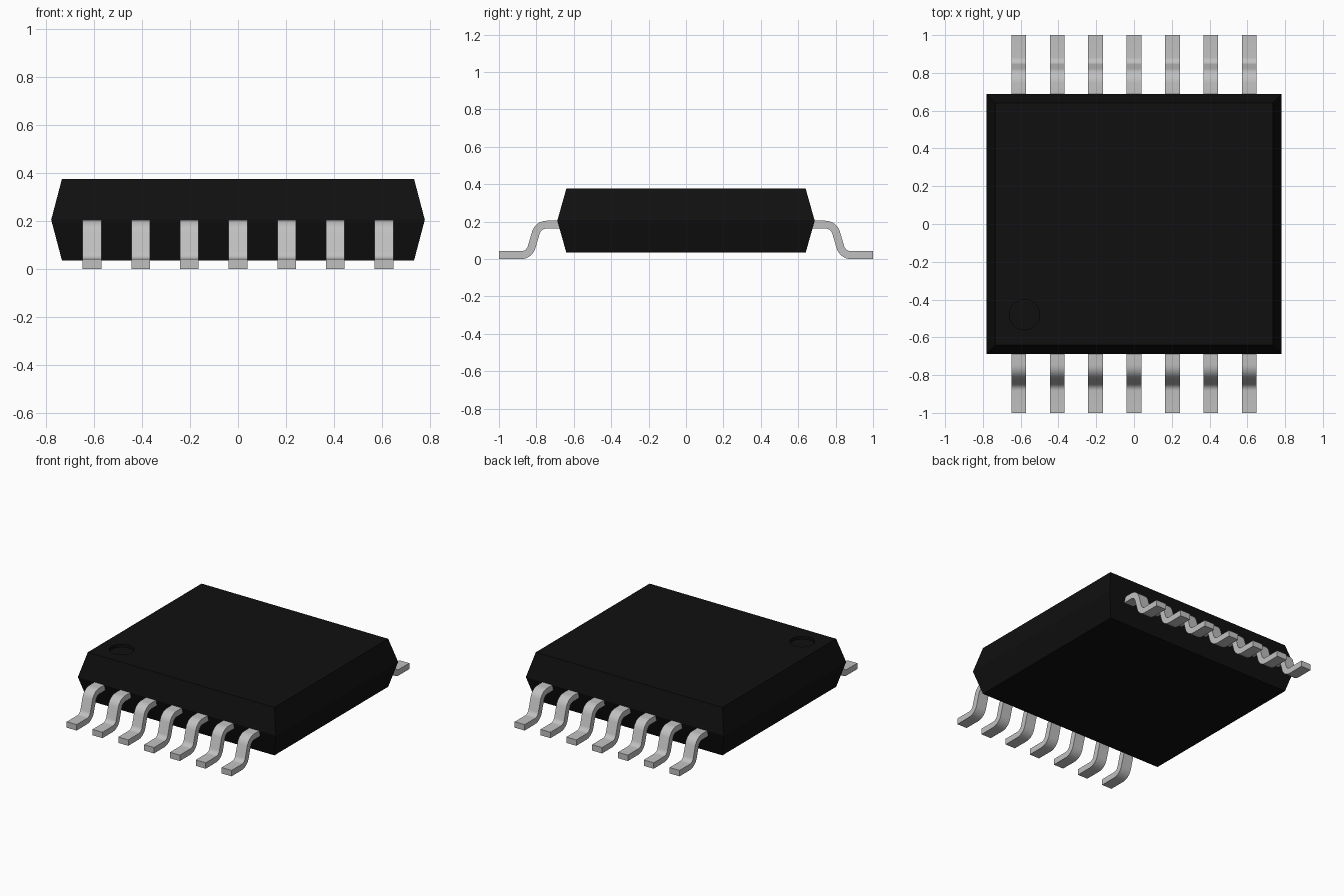
import bpy
import bmesh
import math
from mathutils import Vector

cube = bpy.data.objects.get("Cube")
if cube:
    bpy.data.objects.remove(cube, do_unlink=True)


def make_material(name, rgb, rough, metallic=0.0):
    mat = bpy.data.materials.new(name)
    mat.use_nodes = True
    mat.diffuse_color = (*rgb, 1)
    bsdf = mat.node_tree.nodes["Principled BSDF"]
    bsdf.inputs["Base Color"].default_value = (*rgb, 1)
    bsdf.inputs["Roughness"].default_value = rough
    return mat


black = make_material("black plastic", (0.005, 0.005, 0.005), 0.6)
silver = make_material("grey metal", (0.53, 0.53, 0.53), 0.4)


def make_object(name, bm, mat):
    bmesh.ops.recalc_face_normals(bm, faces=bm.faces)
    mesh = bpy.data.meshes.new(name)
    bm.to_mesh(mesh)
    bm.free()
    mesh.materials.append(mat)
    obj = bpy.data.objects.new(name, mesh)
    bpy.context.collection.objects.link(obj)
    return obj


# Body: three stacked rectangles, widest at the middle seam
bm = bmesh.new()
rings = []
for hx, hy, z in ((0.735, 0.64, 0.035), (0.78, 0.688, 0.205), (0.735, 0.64, 0.376)):
    rings.append([bm.verts.new((sx * hx, sy * hy, z))
                  for sx, sy in ((-1, -1), (1, -1), (1, 1), (-1, 1))])
for low, high in zip(rings, rings[1:]):
    for i in range(4):
        j = (i + 1) % 4
        bm.faces.new((low[i], low[j], high[j], high[i]))
bm.faces.new(rings[0])
bm.faces.new(rings[-1])
body = make_object("body", bm, black)

# Round pin-one dimple cut into the top
bm = bmesh.new()
bmesh.ops.create_cone(bm, cap_ends=True, segments=40, radius1=0.08, radius2=0.08, depth=0.04)
bmesh.ops.translate(bm, verts=bm.verts, vec=(-0.58, -0.48, 0.376))
cutter = make_object("dimple_cutter", bm, black)
cutter.hide_render = True
cutter.hide_set(True)
dimple = body.modifiers.new("dimple", 'BOOLEAN')
dimple.operation = 'DIFFERENCE'
dimple.solver = 'EXACT'
dimple.object = cutter


# Lead centre line: straight runs joined by arcs of a given radius
def rounded_path(points, radius, steps=8):
    pts = [Vector(p) for p in points]
    path = [pts[0]]
    for a, b, c in zip(pts, pts[1:], pts[2:]):
        d1, d2 = (b - a).normalized(), (c - b).normalized()
        turn = d1.angle_signed(d2)
        side = -1 if turn > 0 else 1
        start = b - d1 * radius * math.tan(abs(turn) / 2)
        normal = Vector((-d1.y, d1.x)) * side
        for k in range(steps + 1):
            t = abs(turn) * k / steps
            path.append(start + radius * (d1 * math.sin(t) + normal * (1 - math.cos(t))))
    path.append(pts[-1])
    return path


def build_lead(name, x, side, width=0.078, thick=0.042):
    path = rounded_path([(0.6, 0.184), (0.79, 0.184), (0.838, 0.021), (1.0, 0.021)], 0.06)
    bm = bmesh.new()
    rings = []
    for i, p in enumerate(path):
        d = (path[min(i + 1, len(path) - 1)] - path[max(i - 1, 0)]).normalized()
        if i in (0, 1, len(path) - 2, len(path) - 1):
            d = Vector((1, 0))
        n = Vector((-d.y, d.x)) * thick / 2
        rings.append([bm.verts.new((x + sx * width / 2, side * (p + n * sn).x, (p + n * sn).y))
                      for sx, sn in ((-1, -1), (1, -1), (1, 1), (-1, 1))])
    for a, b in zip(rings, rings[1:]):
        for i in range(4):
            j = (i + 1) % 4
            bm.faces.new((a[i], a[j], b[j], b[i]))
    bm.faces.new(rings[0])
    bm.faces.new(rings[-1])
    return make_object(name, bm, silver)


# Seven leads along the front and seven along the back
leads = []
for label, side in (("front", -1), ("back", 1)):
    for i in range(7):
        leads.append(build_lead(f"{label}_lead_{i + 1}", (i - 3) * 0.2033, side))

# Smooth bends with crisp long edges
bpy.ops.object.select_all(action='DESELECT')
for lead in leads:
    lead.select_set(True)
bpy.context.view_layer.objects.active = leads[0]
bpy.ops.object.shade_smooth_by_angle(angle=math.radians(30))
